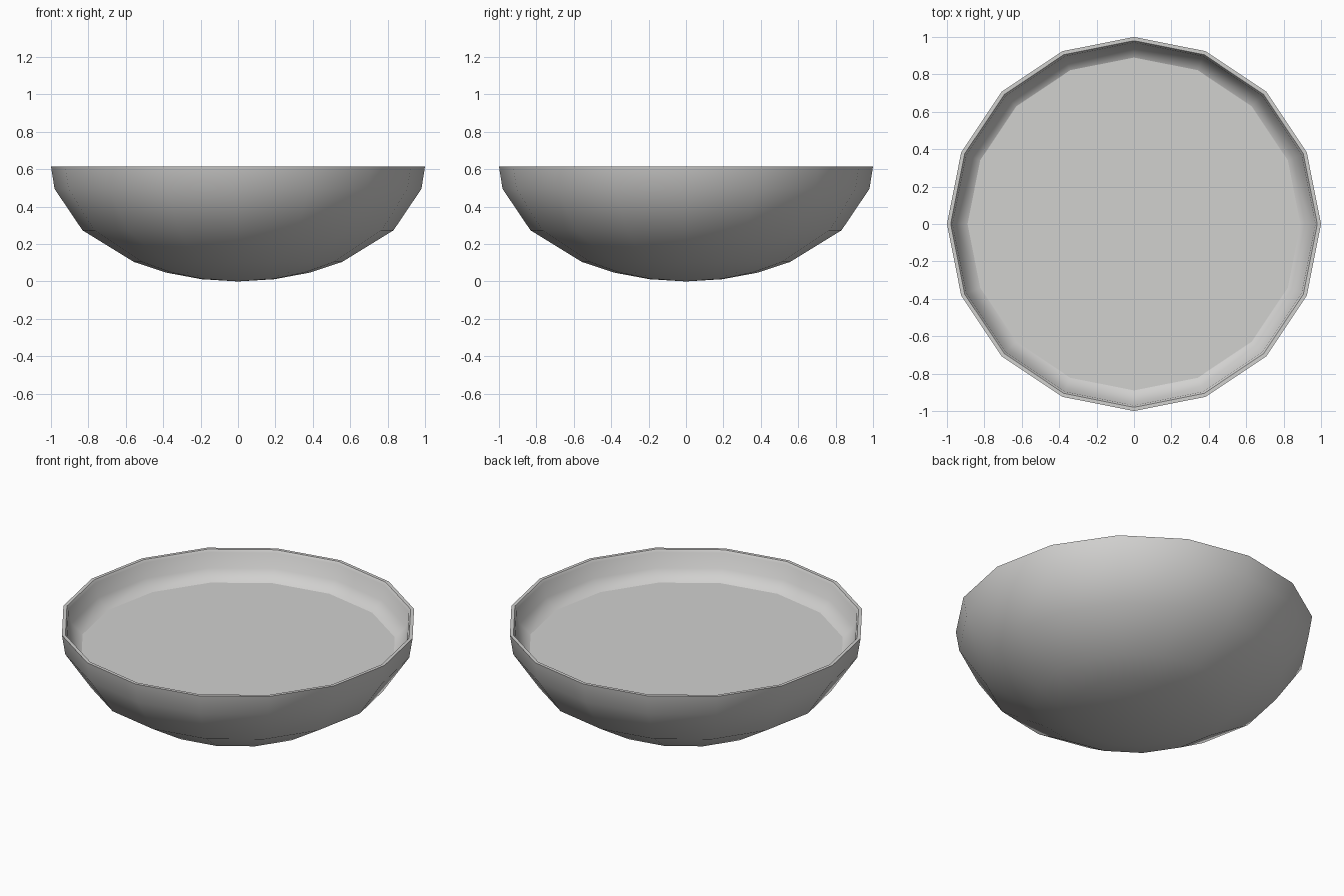
import bpy, bmesh, math

SIDES = 16
HEIGHT = 0.615

cube = bpy.data.objects.get("Cube")
if cube:
    bpy.data.objects.remove(cube)


def make_material(name, colour):
    mat = bpy.data.materials.new(name)
    mat.use_nodes = True
    mat.diffuse_color = colour
    mat.node_tree.nodes["Principled BSDF"].inputs["Base Color"].default_value = colour
    return mat


def lathe(name, profile, mat):
    """Spin a (radius, height) profile around the z axis."""
    bm = bmesh.new()
    verts = [bm.verts.new((r, 0, z)) for r, z in profile]
    edges = [bm.edges.new(pair) for pair in zip(verts, verts[1:])]
    bmesh.ops.spin(bm, geom=verts + edges, cent=(0, 0, 0), axis=(0, 0, 1),
                   angle=math.tau, steps=SIDES, use_duplicate=False)
    bmesh.ops.remove_doubles(bm, verts=bm.verts, dist=0.0005)
    bmesh.ops.recalc_face_normals(bm, faces=bm.faces)
    mesh = bpy.data.meshes.new(name)
    bm.to_mesh(mesh)
    bm.free()
    mesh.materials.append(mat)
    obj = bpy.data.objects.new(name, mesh)
    bpy.context.collection.objects.link(obj)
    return obj


grey = make_material("light grey", (0.64, 0.635, 0.625, 1))

# Squashed half sphere outside, thin rim, and inner wall down past the filling
latitudes = [90, 78.75, 67.5, 56.25, 33.75, 11.25, 0]
outer = [(math.cos(math.radians(a)), HEIGHT * (1 - math.sin(math.radians(a))))
         for a in latitudes]
outer[0] = (0, 0)
inner = [(0.98, HEIGHT), (0.97, 0.6), (0.955, 0.51), (0.885, 0.445), (0, 0.43)]
bowl = lathe("bowl", outer + inner, grey)

# Flat surface of the contents
bpy.ops.mesh.primitive_circle_add(vertices=SIDES, radius=0.89, fill_type='NGON',
                                  location=(0, 0, 0.45))
filling = bpy.context.object
filling.name = "filling"
filling.data.materials.append(grey)

# Smooth walls with a crisp rim
bpy.ops.object.select_all(action='DESELECT')
bowl.select_set(True)
bpy.context.view_layer.objects.active = bowl
bpy.ops.object.shade_smooth_by_angle(angle=math.radians(45))
